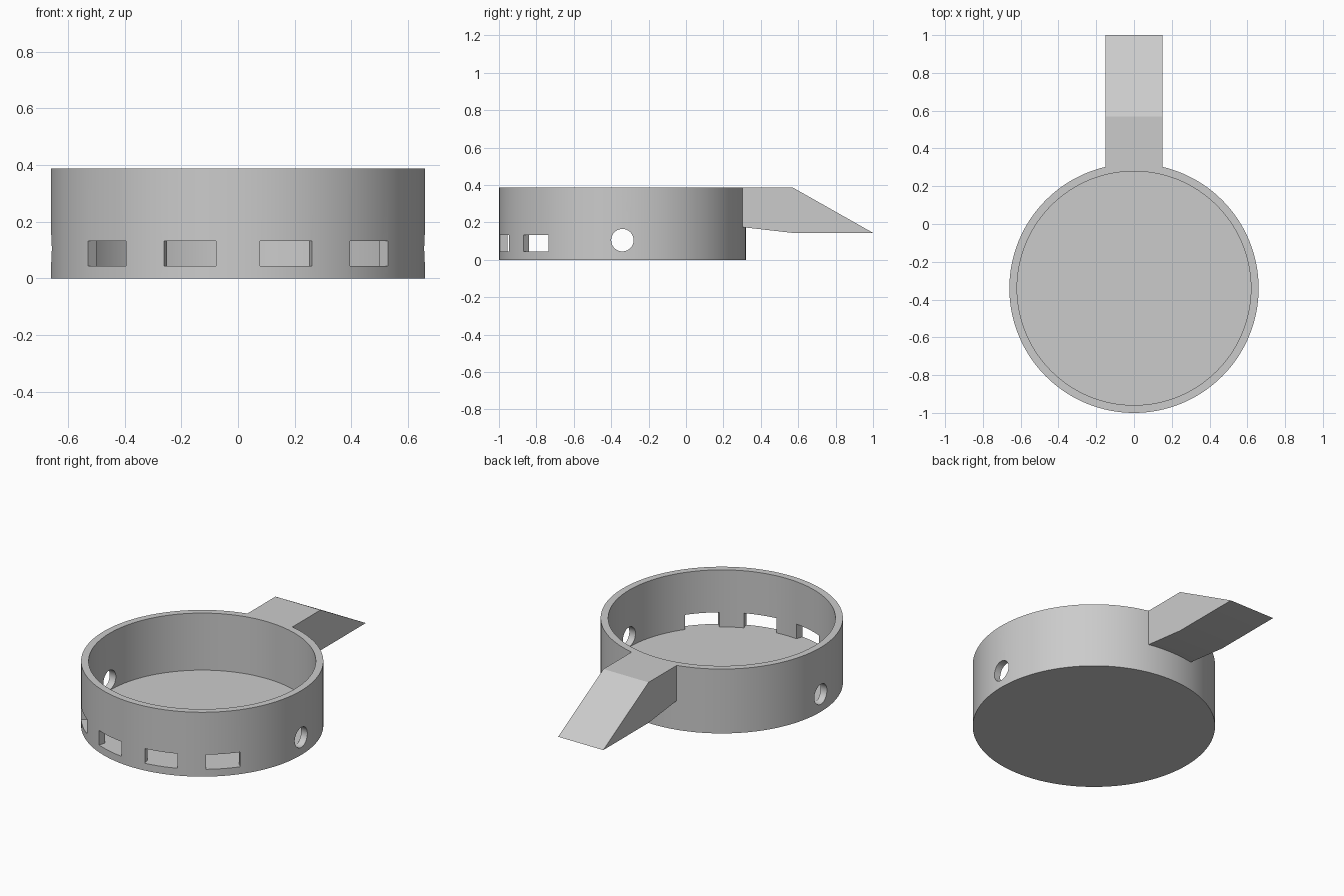
import bpy, bmesh, math
from mathutils import Matrix, Vector

cube = bpy.data.objects.get("Cube")
if cube:
    bpy.data.objects.remove(cube, do_unlink=True)

CENTRE_Y = -0.34
OUTER, INNER = 0.66, 0.619
HEIGHT, FLOOR = 0.387, 0.044

grey = bpy.data.materials.new("plain_grey")
grey.use_nodes = True
colour = (0.6, 0.6, 0.6, 1)
grey.diffuse_color = colour
grey.node_tree.nodes["Principled BSDF"].inputs["Base Color"].default_value = colour


def make_object(name, bm):
    bmesh.ops.recalc_face_normals(bm, faces=bm.faces)
    mesh = bpy.data.meshes.new(name)
    bm.to_mesh(mesh)
    bm.free()
    mesh.materials.append(grey)
    obj = bpy.data.objects.new(name, mesh)
    bpy.context.collection.objects.link(obj)
    return obj


def cylinder(name, radius, depth, matrix, sides):
    bm = bmesh.new()
    bmesh.ops.create_cone(bm, cap_ends=True, segments=sides, radius1=radius,
                          radius2=radius, depth=depth, matrix=matrix)
    return make_object(name, bm)


def box(name, size, matrix):
    bm = bmesh.new()
    bmesh.ops.create_cube(bm, size=1, matrix=matrix @ Matrix.Diagonal((*size, 1)))
    return make_object(name, bm)


def combine(target, tool, operation):
    mod = target.modifiers.new(operation, "BOOLEAN")
    mod.operation = operation
    mod.solver = "EXACT"
    mod.object = tool
    bpy.context.view_layer.objects.active = target
    bpy.ops.object.modifier_apply(modifier=mod.name)
    bpy.data.objects.remove(tool, do_unlink=True)


# Round dish body
dish = cylinder("dish_with_handle", OUTER, HEIGHT,
                Matrix.Translation((0, CENTRE_Y, HEIGHT / 2)), 128)

# Wedge-ended handle, extruded across x from its side profile
profile = [(0.29, HEIGHT), (0.57, HEIGHT), (1, 0.144), (0.57, 0.144), (0.29, 0.176)]
bm = bmesh.new()
side = bm.faces.new([bm.verts.new((-0.15, y, z)) for y, z in profile])
grown = bmesh.ops.extrude_face_region(bm, geom=[side])["geom"]
bmesh.ops.translate(bm, vec=Vector((0.3, 0, 0)),
                    verts=[v for v in grown if isinstance(v, bmesh.types.BMVert)])
combine(dish, make_object("handle", bm), "UNION")

# Hollow interior above the floor
combine(dish, cylinder("cavity_cutter", INNER, 1,
                       Matrix.Translation((0, CENTRE_Y, FLOOR + 0.5)), 128), "DIFFERENCE")

# Four slots around the front, level with the floor
for degrees in (-45, -15, 15, 45):
    place = (Matrix.Translation((0, CENTRE_Y, FLOOR + 0.044))
             @ Matrix.Rotation(math.radians(degrees), 4, "Z")
             @ Matrix.Translation((0, -0.64, 0)))
    combine(dish, box("slot_cutter", (0.19, 0.16, 0.088), place), "DIFFERENCE")

# Round hole through both sides
combine(dish, cylinder("side_hole_cutter", 0.06, 2,
                       Matrix.Translation((0, CENTRE_Y, 0.105))
                       @ Matrix.Rotation(math.pi / 2, 4, "Y"), 48), "DIFFERENCE")

# Smooth curved walls, sharp edges kept
bpy.ops.object.select_all(action="DESELECT")
dish.select_set(True)
bpy.context.view_layer.objects.active = dish
bpy.ops.object.shade_smooth_by_angle(angle=math.radians(25))
